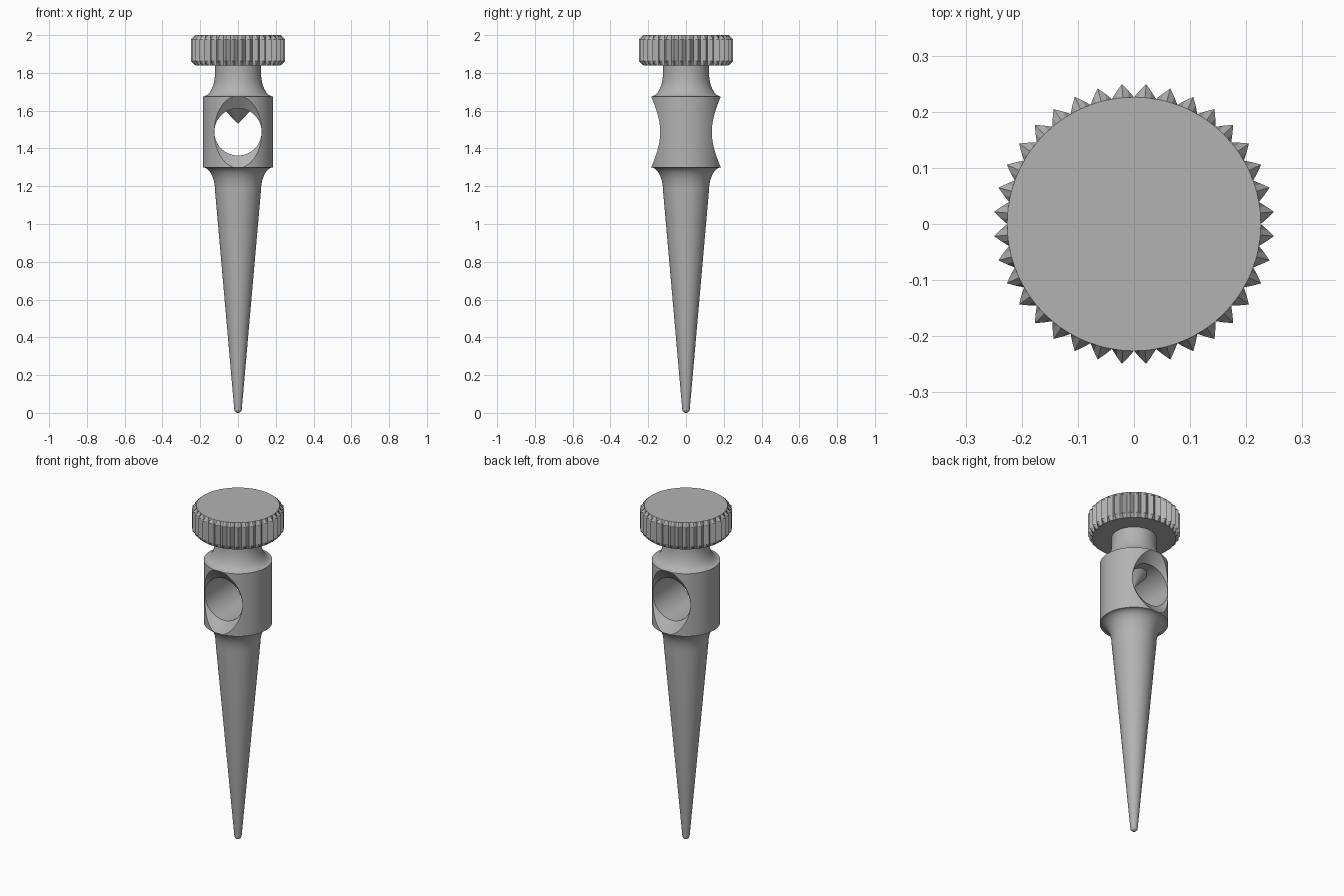
import bpy, bmesh, math
from math import sin, cos, pi, tau

cube = bpy.data.objects.get("Cube")
if cube:
    bpy.data.objects.remove(cube)

metal = bpy.data.materials.new("grey metal")
grey = (0.45, 0.45, 0.45, 1)
metal.diffuse_color = grey
metal.use_nodes = True
metal.node_tree.nodes["Principled BSDF"].inputs["Base Color"].default_value = grey


def finish(name, bm):
    bmesh.ops.recalc_face_normals(bm, faces=bm.faces)
    mesh = bpy.data.meshes.new(name)
    bm.to_mesh(mesh)
    bm.free()
    mesh.materials.append(metal)
    ob = bpy.data.objects.new(name, mesh)
    bpy.context.collection.objects.link(ob)
    return ob


def activate(ob):
    bpy.ops.object.select_all(action='DESELECT')
    ob.select_set(True)
    bpy.context.view_layer.objects.active = ob


def smooth(ob, degrees=25):
    activate(ob)
    bpy.ops.object.shade_smooth_by_angle(angle=math.radians(degrees))


def loft(name, rings):
    """Skin a stack of equal-length point rings and cap both ends."""
    bm = bmesh.new()
    rows = [[bm.verts.new(p) for p in ring] for ring in rings]
    n = len(rows[0])
    for a, b in zip(rows, rows[1:]):
        for i in range(n):
            j = (i + 1) % n
            bm.faces.new((a[i], a[j], b[j], b[i]))
    bm.faces.new(rows[0])
    bm.faces.new(rows[-1])
    return finish(name, bm)


def lathe(name, profile, steps=96):
    """Turn (radius, height) points about the z axis."""
    return loft(name, [[(r * cos(tau * i / steps), r * sin(tau * i / steps), z)
                        for i in range(steps)] for r, z in profile])


def cove(r0, z0, r1, z1, steps=10):
    """Hollow quarter curve from a wide rim (r0, z0) in to a neck (r1, z1)."""
    return [(r1 + (r0 - r1) * (1 - sin(t * pi / 2 / steps)),
             z1 + (z0 - z1) * cos(t * pi / 2 / steps)) for t in range(steps + 1)]


# Tapered shank with rounded tip, collar and neck
RIM, LOW, HIGH = 0.186, 1.30, 1.675
tip = [(0.02 * sin(a * pi / 12), 0.02 - 0.02 * cos(a * pi / 12)) for a in range(1, 7)]
profile = tip + cove(RIM, LOW, 0.121, 1.17)[::-1] + cove(RIM, HIGH, 0.122, 1.80) + [(0.122, 1.85)]
body = lathe("tapered_body", profile)

# Cross hole, countersunk at both mouths
MID = (LOW + HIGH) / 2
cutter = lathe("hole_cutter", [(0.342, -0.30), (0.125, -0.136), (0.125, 0.136), (0.342, 0.30)])
cutter.rotation_euler.x = pi / 2
cutter.location.z = MID
cutter.hide_render = True
activate(body)
cut = body.modifiers.new("cross hole", 'BOOLEAN')
cut.operation = 'DIFFERENCE'
cut.solver = 'EXACT'
cut.object = cutter
bpy.context.view_layer.update()
bpy.ops.object.modifier_apply(modifier=cut.name)
bpy.data.objects.remove(cutter)
smooth(body)

# Pointed screw end coming through the roof of the hole
point = lathe("screw_point", [(0.0005, 1.53), (0.09, 1.625)], 64)
smooth(point)

# Knurled head: ridges slope back to the round end faces
TEETH, SUB = 36, 4
inner, outer = 0.226, 0.25


def head_ring(z, ridge):
    ring = []
    for i in range(TEETH * SUB):
        a = tau * i / (TEETH * SUB)
        height = 1 - abs(i % SUB - SUB / 2) / (SUB / 2)
        r = inner + (outer - inner) * height * ridge
        ring.append((r * cos(a), r * sin(a), z))
    return ring


head = loft("knurled_head", [head_ring(1.84, 0), head_ring(1.862, 1),
                             head_ring(1.978, 1), head_ring(2.0, 0)])
smooth(head, 15)
